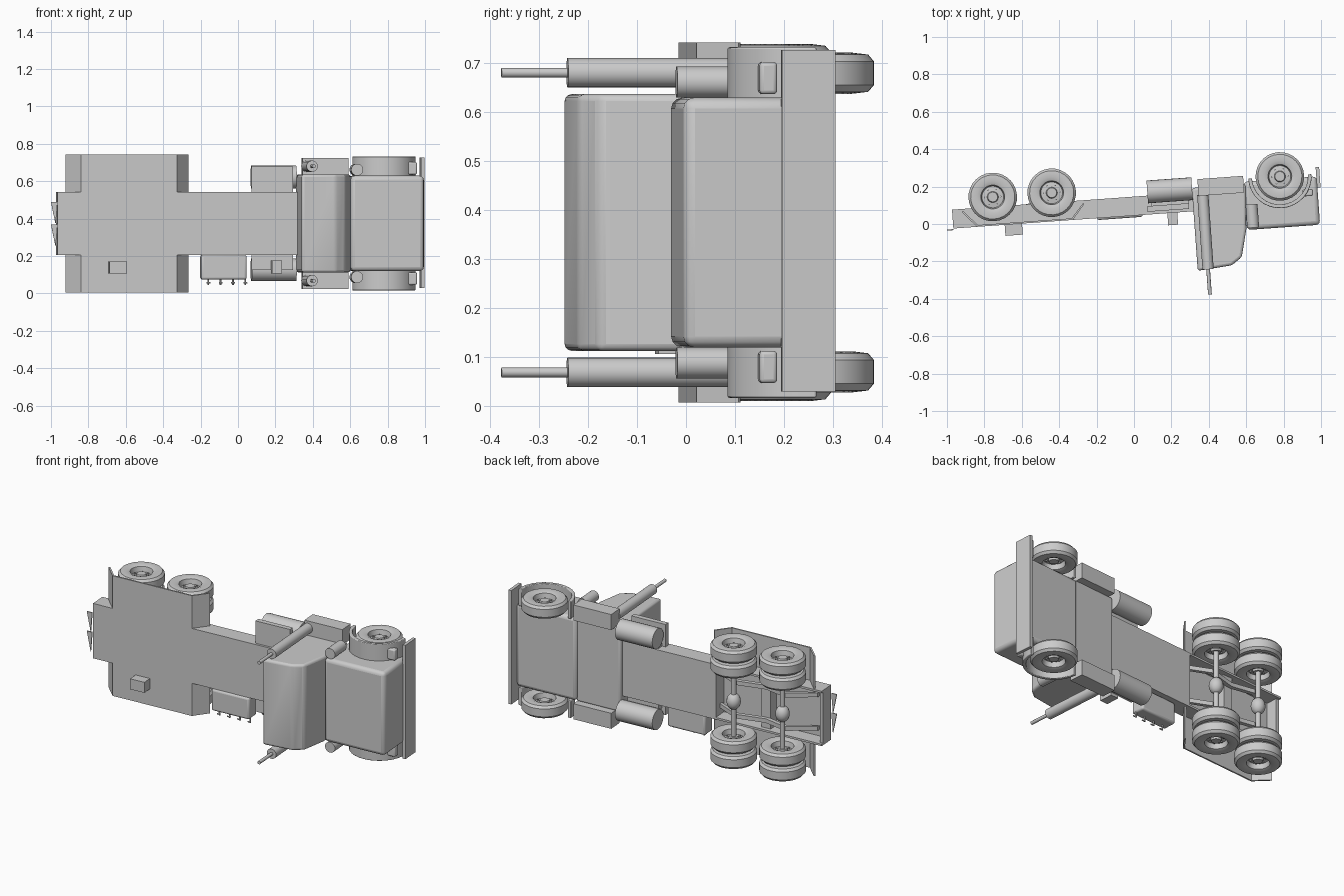
import bpy, bmesh, math
from mathutils import Matrix, Vector

cube = bpy.data.objects.get("Cube")
if cube:
    bpy.data.objects.remove(cube, do_unlink=True)

# The truck lies on its side: nose +x, roof -y, width along z, slightly turned
MID = 0.374
TILT = Matrix.Rotation(math.radians(4.1), 4, 'Z') @ Matrix.Translation((0, 0, MID))
SIDES = (("left", 1), ("right", -1))


def finish(name, bm, bevel=0.0, segments=3):
    bmesh.ops.recalc_face_normals(bm, faces=bm.faces)
    bm.transform(TILT)
    mesh = bpy.data.meshes.new(name)
    bm.to_mesh(mesh)
    bm.free()
    ob = bpy.data.objects.new(name, mesh)
    bpy.context.collection.objects.link(ob)
    if bevel:
        mod = ob.modifiers.new("Bevel", 'BEVEL')
        mod.width, mod.segments = bevel, segments
        mod.limit_method = 'ANGLE'
    bpy.ops.object.select_all(action='DESELECT')
    bpy.context.view_layer.objects.active = ob
    ob.select_set(True)
    bpy.ops.object.shade_smooth_by_angle(angle=math.radians(35))
    return ob


def prism(name, pts, z0, z1, bevel=0.0):
    """Extrude a side profile across the width."""
    bm = bmesh.new()
    face = bm.faces.new([bm.verts.new((x, y, z0)) for x, y in pts])
    ext = bmesh.ops.extrude_face_region(bm, geom=[face])["geom"]
    bmesh.ops.translate(bm, vec=(0, 0, z1 - z0),
                        verts=[v for v in ext if isinstance(v, bmesh.types.BMVert)])
    return finish(name, bm, bevel)


def box(name, x0, x1, y0, y1, z0, z1, bevel=0.0):
    return prism(name, [(x0, y0), (x1, y0), (x1, y1), (x0, y1)], z0, z1, bevel)


def tube(name, a, b, radius, r2=None, sides=24):
    a, b = Vector(a), Vector(b)
    bm = bmesh.new()
    turn = (b - a).to_track_quat('Z', 'Y').to_matrix().to_4x4()
    bmesh.ops.create_cone(bm, cap_ends=True, segments=sides, radius1=radius,
                          radius2=radius if r2 is None else r2, depth=(b - a).length,
                          matrix=Matrix.Translation((a + b) / 2) @ turn)
    return finish(name, bm)


def wheel(name, x, y, z):
    """Lathe a tyre with a recessed rim and hub on both faces."""
    half = [(0.0, .022), (.026, .022), (.03, .008), (.058, .004), (.064, .034),
            (.085, .042), (.118, .038), (.13, .024)]
    profile = half + [(r, -h) for r, h in reversed(half)]
    bm = bmesh.new()
    verts = [bm.verts.new((r, 0, h)) for r, h in profile]
    edges = [bm.edges.new(pair) for pair in zip(verts, verts[1:])]
    bmesh.ops.spin(bm, geom=verts + edges, cent=(0, 0, 0), axis=(0, 0, 1),
                   angle=2 * math.pi, steps=28)
    bmesh.ops.remove_doubles(bm, verts=bm.verts, dist=1e-4)
    bm.transform(Matrix.Translation((x, y, z)))
    finish(name, bm)
    # wheel nuts
    for side in (1, -1):
        for i in range(6):
            a = i * math.pi / 3
            p = Vector((x + .042 * math.cos(a), y + .042 * math.sin(a), z))
            tube(name + "_nut", p, p + Vector((0, 0, side * .014)), .005, sides=6)


AXLE_Y = .198
FRONT_X = .796
REAR_X = (-.743, -.427)

# Chassis: solid middle, open tray at the rear
box("chassis_middle", -.28, .34, .045, .146, -.168, .168)
box("rear_deck", -.965, -.28, .045, .058, -.168, .168)
box("rear_crossmember", -.965, -.945, .045, .13, -.168, .168)
box("inner_crossmember", -.62, -.56, .055, .12, -.168, .168)

# Cab and hood
prism("cab", [(.322, .17), (.322, -.274), (.505, -.258), (.562, -.218),
              (.597, -.07), (.61, .17)], -.262, .262, .014)
box("hood", .6, .992, -.075, .184, -.255, .255, .022)
box("bumper", .99, 1.009, .124, .234, -.345, .352)

for side, s in SIDES:
    def sided(name, x0, x1, y0, y1, z0, z1, bevel=0.0):
        return box(f"{side}_{name}", x0, x1, y0, y1, s * z0, s * z1, bevel)

    # Frame rails and bent suspension arms
    sided("side_rail", -.965, -.28, .05, .146, .156, .168)
    prism(f"{side}_spring_arm", [(-.9, .06), (-.743, .15), (-.6, .115), (-.427, .15),
                                 (-.28, .08), (-.28, .1), (-.427, .175), (-.6, .14),
                                 (-.743, .175), (-.9, .08)], s * .09, s * .115)

    # Folded rear mudguard
    prism(f"{side}_rear_mudguard", [(-.915, .13), (-.838, .045), (-.325, .045),
                                    (-.257, .126), (-.264, .131), (-.33, .054),
                                    (-.833, .054), (-.908, .136)], s * .165, s * .368)

    # Front fender arch around the wheel
    arc = [math.pi + math.pi * i / 16 for i in range(17)]
    rim = [(FRONT_X + .17 * math.cos(a), AXLE_Y + .17 * math.sin(a)) for a in arc]
    rim += [(FRONT_X + .15 * math.cos(a), AXLE_Y + .15 * math.sin(a)) for a in reversed(arc)]
    prism(f"{side}_front_fender", rim, s * .25, s * .358, .004)
    sided("headlight", .91, .966, .082, .118, .262, .328, .008)

    # Wheels
    wheel(f"{side}_front_wheel", FRONT_X, AXLE_Y, s * .305)
    for n, x in enumerate(REAR_X):
        for part, z in (("outer", .323), ("inner", .232)):
            wheel(f"{side}_rear_{part}_wheel_{n + 1}", x, AXLE_Y, s * z)

    # Fuel tank with cover plate, step box
    tube(f"{side}_fuel_tank", (.083, .166, s * .248), (.323, .166, s * .248), .061)
    sided("tank_cover", .078, .3, .06, .09, .165, .305 if s > 0 else .25)
    sided("tank_bracket", .1, .3, .08, .13, .165, .21)
    sided("step_box", .355, .6, .125, .215, .255, .35)

    # Exhaust stack and air cleaner
    z = s * .306
    tube(f"{side}_exhaust_muffler", (.378, .13, z), (.378, -.27, z), .03)
    tube(f"{side}_exhaust_pipe", (.378, -.26, z), (.378, -.405, z), .01, sides=12)
    tube(f"{side}_air_cleaner", (.634, .06, s * .287), (.634, -.065, s * .287), .032)

# Rear axles with differentials
for n, x in enumerate(REAR_X):
    tube(f"rear_axle_{n + 1}", (x, AXLE_Y, -.32), (x, AXLE_Y, .32), .015, sides=16)
    bm = bmesh.new()
    bmesh.ops.create_uvsphere(bm, u_segments=16, v_segments=10, radius=.045)
    bm.transform(Matrix.Translation((x, AXLE_Y, 0)) @ Matrix.Diagonal((.9, .9, 1.1, 1)))
    finish(f"differential_{n + 1}", bm)

# Boxes carried on the right side
box("mudguard_toolbox", -.69, -.597, -.014, .046, -.268, -.204)
box("tank_box", .182, .235, -.02, .065, -.268, -.198)
box("valve_cabinet", -.195, .05, .035, .12, -.3, -.168, .012)
for i in range(4):
    x = -.155 + i * .066
    tube(f"valve_stem_{i + 1}", (x, .06, -.29), (x, .06, -.328), .005, sides=8)
    tube(f"valve_handle_{i + 1}", (x - .01, .05, -.318), (x + .01, .05, -.318), .004, sides=8)

# Tapered tail flaps
for n, top in enumerate((.115, -.005)):
    bm = bmesh.new()
    for y in (.036, .042):
        bm.faces.new([bm.verts.new(p) for p in
                      ((-.965, y, top), (-1.0, y, top), (-.975, y, top - .12))])
    bmesh.ops.bridge_loops(bm, edges=bm.edges)
    finish(f"tail_flap_{n + 1}", bm)
